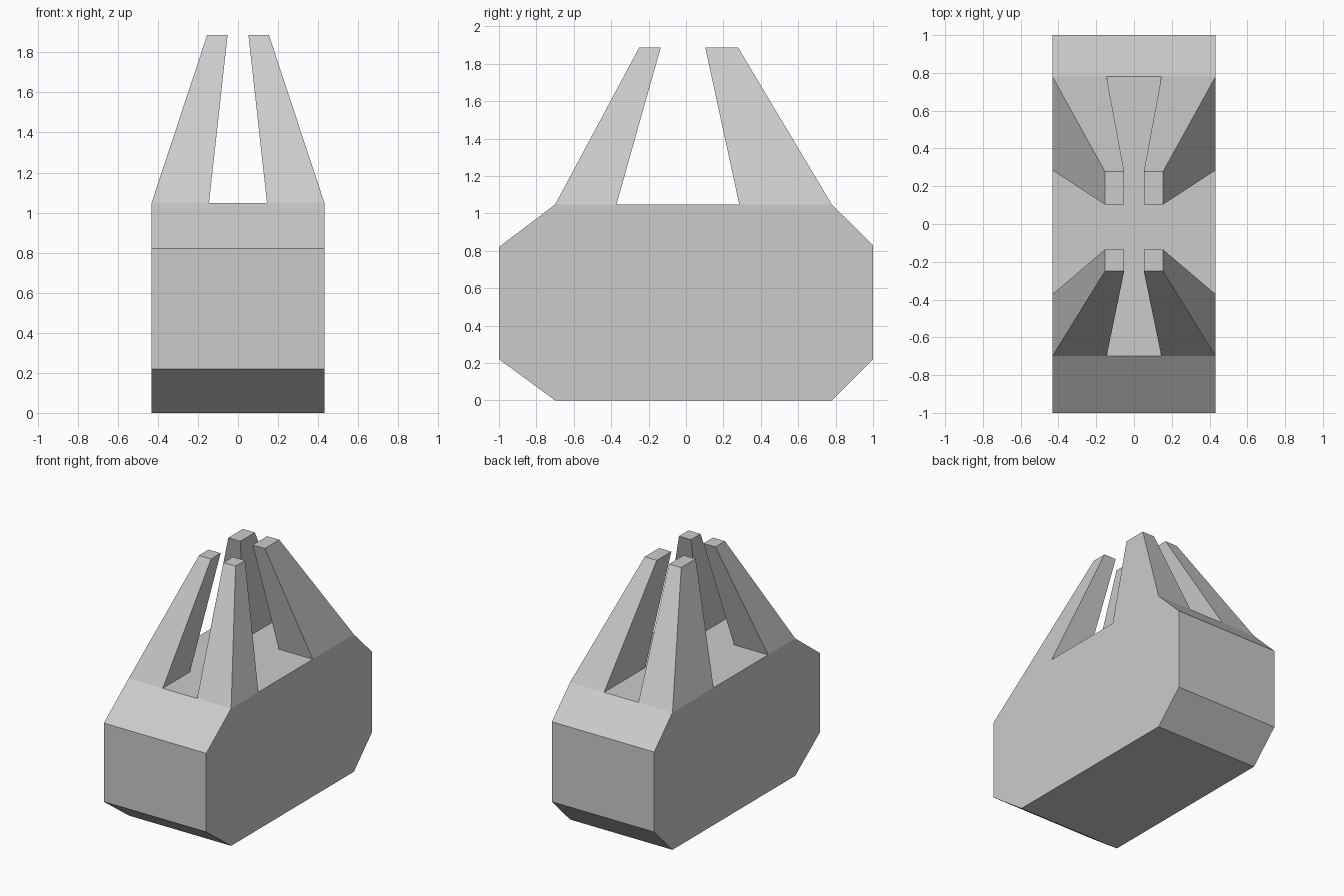
import bpy
import bmesh

cube = bpy.data.objects.get("Cube")
if cube:
    bpy.data.objects.remove(cube, do_unlink=True)

grey = bpy.data.materials.new("plain grey")
grey.use_nodes = True
colour = (0.6, 0.6, 0.6, 1)
grey.diffuse_color = colour
grey.node_tree.nodes["Principled BSDF"].inputs["Base Color"].default_value = colour

HALF_WIDTH, DECK, TIP = 0.432, 1.047, 1.887


def loft(name, start, end, cap_start=True):
    """Flat-faced solid between two matching loops of points."""
    bm = bmesh.new()
    a = [bm.verts.new(p) for p in start]
    b = [bm.verts.new(p) for p in end]
    if cap_start:
        bm.faces.new(a)
    bm.faces.new(b)
    for i in range(len(a)):
        j = (i + 1) % len(a)
        bm.faces.new((a[i], a[j], b[j], b[i]))
    bmesh.ops.recalc_face_normals(bm, faces=bm.faces)
    mesh = bpy.data.meshes.new(name)
    bm.to_mesh(mesh)
    bm.free()
    mesh.materials.append(grey)
    obj = bpy.data.objects.new(name, mesh)
    bpy.context.collection.objects.link(obj)
    return obj


def rectangle(side, x_in, x_out, y_out, y_in, z):
    return [(side * x, y, z) for x, y in
            ((x_in, y_out), (x_out, y_out), (x_out, y_in), (x_in, y_in))]


# Chamfered block, extruded across the width
profile = [(-1, 0.22), (-0.7, 0), (0.78, 0), (1, 0.22),
           (1, 0.83), (0.78, DECK), (-0.7, DECK), (-1, 0.82)]
loft("body", [(-HALF_WIDTH, y, z) for y, z in profile],
     [(HALF_WIDTH, y, z) for y, z in profile])

# Four tapered prongs: outer and inner y at the base, then at the tip
prongs = {"front": (-0.7, -0.372, -0.25, -0.135),
          "back": (0.78, 0.285, 0.278, 0.103)}
for end, (base_out, base_in, tip_out, tip_in) in prongs.items():
    for side, label in ((1, "left"), (-1, "right")):
        loft(f"{end}_{label}_prong",
             rectangle(side, 0.145, HALF_WIDTH, base_out, base_in, DECK),
             rectangle(side, 0.052, 0.154, tip_out, tip_in, TIP), False)
